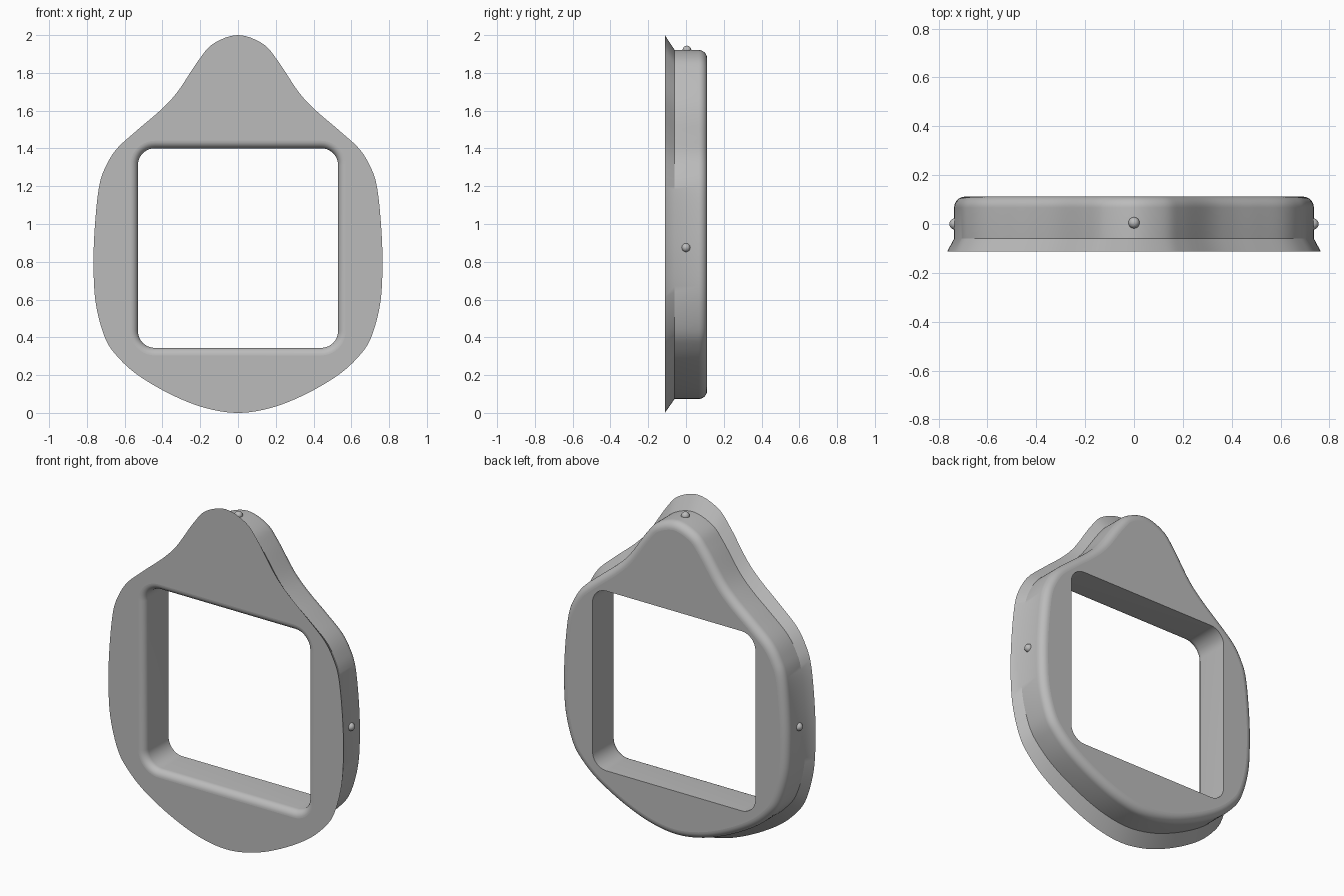
import bpy, bmesh, math
from mathutils import Vector

cube = bpy.data.objects.get("Cube")
if cube:
    bpy.data.objects.remove(cube)

grey = bpy.data.materials.new("plain grey")
grey.use_nodes = True
grey.diffuse_color = (0.5, 0.5, 0.5, 1)
grey.node_tree.nodes["Principled BSDF"].inputs["Base Color"].default_value = (0.5, 0.5, 0.5, 1)

FRONT, BACK, MID_Z = -0.112, 0.112, 0.9975

# Right half of the teardrop outline, bottom to top
HALF = [(0, 0), (0.18, 0.028), (0.36, 0.1), (0.53, 0.2), (0.64, 0.3), (0.705, 0.4),
        (0.753, 0.58), (0.765, 0.79), (0.757, 1.0), (0.735, 1.2), (0.7, 1.305),
        (0.64, 1.4), (0.53, 1.5), (0.41, 1.603), (0.32, 1.7), (0.21, 1.865),
        (0.13, 1.955), (0, 2)]


def smooth_loop(points, steps):
    """Closed Catmull-Rom curve through the points."""
    pts = [Vector(p) for p in points]
    n, out = len(pts), []
    for i in range(n):
        a, b, c, d = (pts[(i + k) % n] for k in (-1, 0, 1, 2))
        for s in range(steps):
            t = s / steps
            out.append(0.5 * (2 * b + (c - a) * t + (2 * a - 5 * b + 4 * c - d) * t ** 2
                              + (3 * b - a - 3 * c + d) * t ** 3))
    return out


def offset(loop, dist):
    """Move a counter-clockwise loop outwards along its normals."""
    n, out = len(loop), []
    for i in range(n):
        t = (loop[(i + 1) % n] - loop[i - 1]).normalized()
        out.append(loop[i] + Vector((t.y, -t.x)) * dist)
    return out


def rounded_rect(hx, hz, cz, r, grow, steps=10):
    """Rounded rectangle, grown evenly on all sides."""
    out = []
    for k, (sx, sz) in enumerate([(1, 1), (-1, 1), (-1, -1), (1, -1)]):
        for s in range(steps + 1):
            a = math.pi / 2 * (k + s / steps)
            out.append(Vector((sx * (hx - r) + (r + grow) * math.cos(a),
                               cz + sz * (hz - r) + (r + grow) * math.sin(a))))
    return out


def skin(bm, rings):
    """Join successive (loop, y) rings with quads and return the end edges."""
    rows = [[bm.verts.new((p.x, y, p.y)) for p in loop] for loop, y in rings]
    n = len(rows[0])
    for a, b in zip(rows, rows[1:]):
        for i in range(n):
            j = (i + 1) % n
            bm.faces.new((a[i], a[j], b[j], b[i]))
    return [[bm.edges.get((row[i], row[(i + 1) % n])) for i in range(n)]
            for row in (rows[0], rows[-1])]


def quarter(steps=8):
    return [math.pi / 2 * i / steps for i in range(steps + 1)]


# Outer wall: flared front flange, straight body, rounded back edge
outline = smooth_loop(HALF + [(-x, z) for x, z in HALF[-2:0:-1]], 6)
body = [Vector((p.x * 0.963, MID_Z + (p.y - 1) * 0.9235)) for p in outline]
R = 0.045
outer = [(outline, FRONT), (body, -0.06)]
outer += [(offset(body, R * (math.cos(a) - 1)), BACK - R + R * math.sin(a)) for a in quarter()]

# Window wall: rounded front edge, sharp back edge
W = 0.04
inner = [(rounded_rect(0.53, 0.5285, 0.8725, 0.09, W * (1 - math.sin(a))),
          FRONT + W * (1 - math.cos(a))) for a in quarter()]
inner.append((rounded_rect(0.53, 0.5285, 0.8725, 0.09, 0), BACK))

bm = bmesh.new()
outer_ends, inner_ends = skin(bm, outer), skin(bm, inner)
for o, i, ny in zip(outer_ends, inner_ends, (-1, 1)):
    bmesh.ops.triangle_fill(bm, use_beauty=True, edges=o + i, normal=(0, ny, 0))
bmesh.ops.recalc_face_normals(bm, faces=bm.faces)
mesh = bpy.data.meshes.new("frame")
bm.to_mesh(mesh)
bm.free()
frame = bpy.data.objects.new("frame", mesh)
bpy.context.collection.objects.link(frame)
mesh.materials.append(grey)
bpy.ops.object.select_all(action='DESELECT')
frame.select_set(True)
bpy.context.view_layer.objects.active = frame
bpy.ops.object.shade_smooth_by_angle(angle=math.radians(30))
# Keep the front and back plates perfectly flat
for f in mesh.polygons:
    if abs(f.normal.y) > 0.9999:
        f.use_smooth = False

# Small round studs on the rim
for name, x, y, z in [("left_stud", 0.733, 0, 0.875), ("right_stud", -0.733, 0, 0.875),
                      ("top_stud", 0, 0.005, 1.921)]:
    bpy.ops.mesh.primitive_uv_sphere_add(segments=24, ring_count=12, radius=0.023, location=(x, y, z))
    stud = bpy.context.object
    stud.name = name
    stud.data.materials.append(grey)
    bpy.ops.object.shade_smooth()
